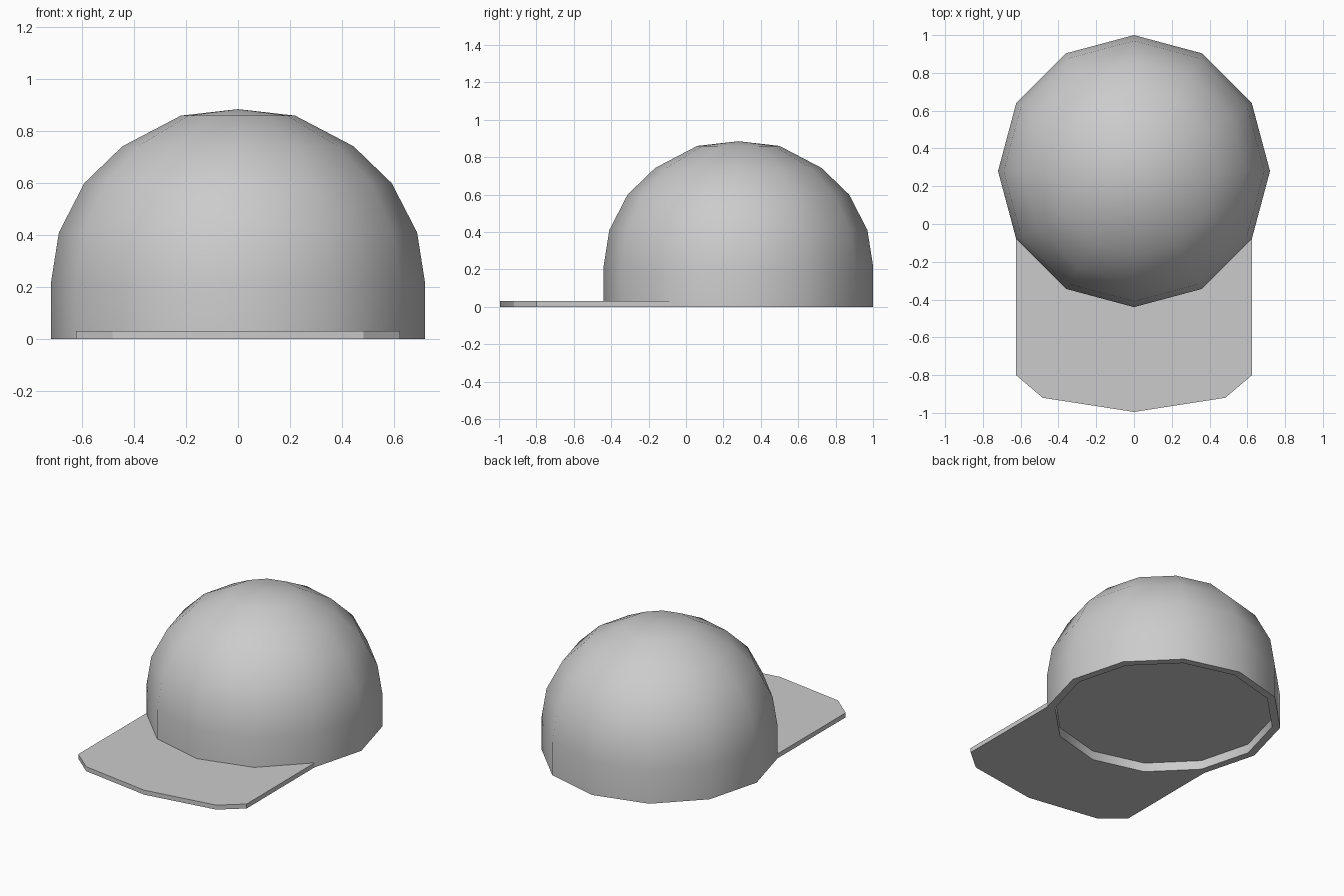
import bpy, bmesh
from math import sin, cos, pi, radians

if "Cube" in bpy.data.objects:
    bpy.data.objects.remove(bpy.data.objects["Cube"])

SIDES, RADIUS, CENTRE_Y = 12, 0.72, 0.28


def finish(name, bm, smooth_angle):
    bmesh.ops.recalc_face_normals(bm, faces=bm.faces)
    mesh = bpy.data.meshes.new(name)
    bm.to_mesh(mesh)
    bm.free()
    obj = bpy.data.objects.new(name, mesh)
    bpy.context.collection.objects.link(obj)
    bpy.ops.object.select_all(action='DESELECT')
    obj.select_set(True)
    bpy.context.view_layer.objects.active = obj
    bpy.ops.object.shade_smooth_by_angle(angle=radians(smooth_angle))
    return obj


def ring_point(i, r=RADIUS):
    a = 2 * pi * i / SIDES
    return r * cos(a), CENTRE_Y + r * sin(a)


# Crown: turned profile, with a shallow recess under the rim
profile = [(0, 0.885), (0.22, 0.86), (0.445, 0.742), (0.592, 0.6), (0.69, 0.41),
           (RADIUS, 0.22), (RADIUS, 0), (0.67, 0), (0.67, 0.06)]
bm = bmesh.new()
apex = bm.verts.new((0, CENTRE_Y, profile[0][1]))
rings = [[bm.verts.new((*ring_point(i, r), z)) for i in range(SIDES)]
         for r, z in profile[1:]]
for i in range(SIDES):
    j = (i + 1) % SIDES
    bm.faces.new((apex, rings[0][i], rings[0][j]))
    for a, b in zip(rings, rings[1:]):
        bm.faces.new((a[i], b[i], b[j], a[j]))
bm.faces.new(rings[-1])
finish("cap_crown", bm, 40)

# Brim: flat plate whose back edge follows the front of the crown
front_edge = [(0.625, -0.8), (0.483, -0.92), (0, -0.995)]
outline = [ring_point(i) for i in range(7, 12)] + front_edge
outline += [(-x, y) for x, y in reversed(front_edge[:-1])]
bm = bmesh.new()
face = bm.faces.new([bm.verts.new((x, y, 0)) for x, y in outline])
top = bmesh.ops.extrude_face_region(bm, geom=[face], use_keep_orig=True)
bmesh.ops.translate(bm, vec=(0, 0, 0.03),
                    verts=[g for g in top["geom"] if isinstance(g, bmesh.types.BMVert)])
finish("cap_brim", bm, 30)
